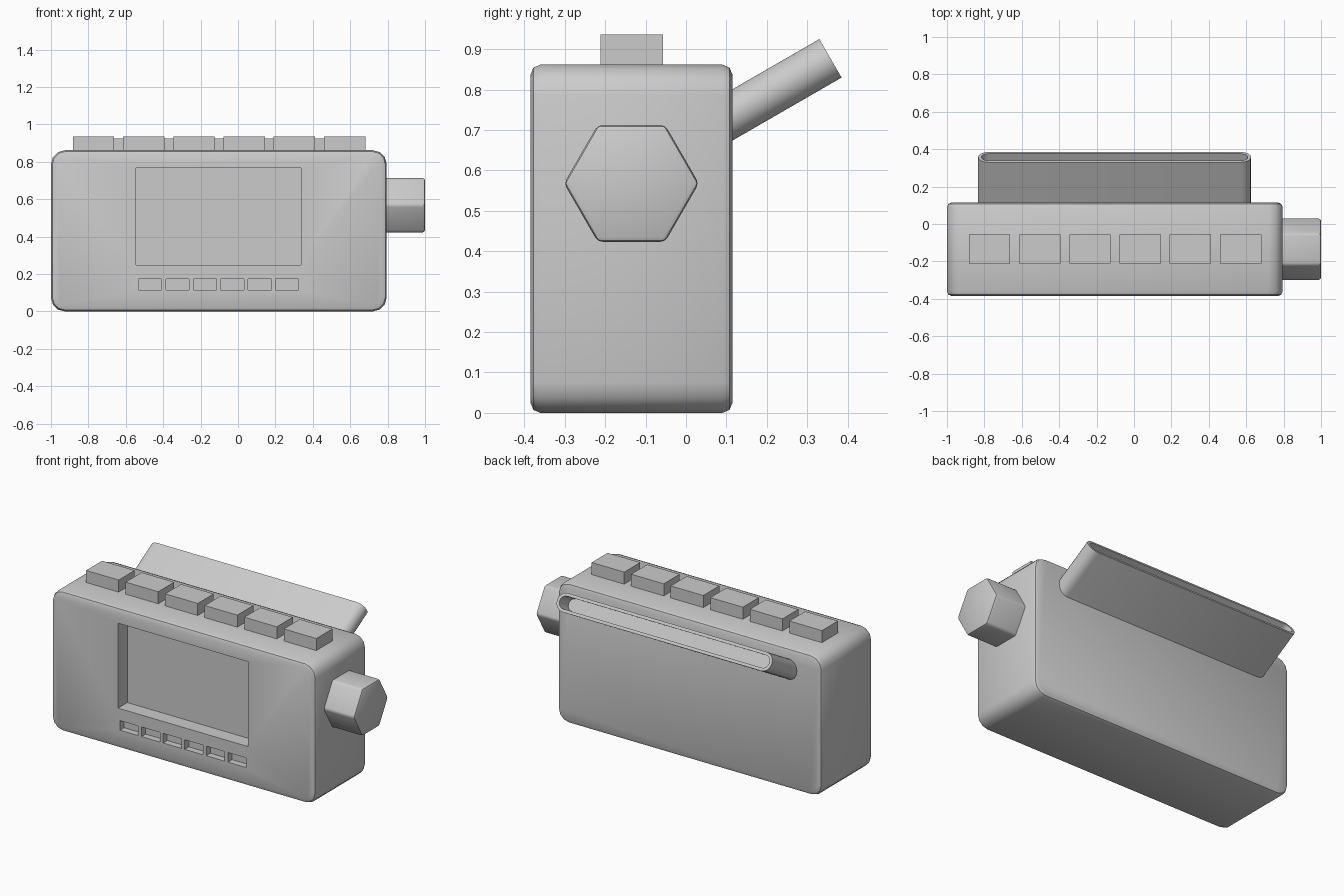
import bpy, bmesh
from math import radians, cos, sin, pi
from mathutils import Vector

if "Cube" in bpy.data.objects:
    bpy.data.objects.remove(bpy.data.objects["Cube"])


def finish(name, bm, smooth=None):
    bmesh.ops.recalc_face_normals(bm, faces=bm.faces)
    mesh = bpy.data.meshes.new(name)
    bm.to_mesh(mesh)
    bm.free()
    ob = bpy.data.objects.new(name, mesh)
    bpy.context.collection.objects.link(ob)
    if smooth:
        shade(ob, smooth)
    return ob


def activate(ob):
    bpy.ops.object.select_all(action='DESELECT')
    ob.select_set(True)
    bpy.context.view_layer.objects.active = ob


def shade(ob, angle):
    activate(ob)
    bpy.ops.object.shade_smooth_by_angle(angle=radians(angle))


def add_box(bm, lo, hi):
    verts = bmesh.ops.create_cube(bm, size=1)["verts"]
    for v in verts:
        v.co = Vector([(a + b) / 2 + c * (b - a) for a, b, c in zip(lo, hi, v.co)])


def loft(bm, rings):
    loops = [[bm.verts.new(p) for p in ring] for ring in rings]
    n = len(loops[0])
    for a, b in zip(loops, loops[1:]):
        for i in range(n):
            j = (i + 1) % n
            bm.faces.new((a[i], a[j], b[j], b[i]))
    bm.faces.new(loops[0])
    bm.faces.new(loops[-1])


# body: rounded outline, then a finer rounding of the front and back rims
bm = bmesh.new()
add_box(bm, (-1, -0.385, 0), (0.795, 0.115, 0.862))
side = [e for e in bm.edges if abs(e.verts[0].co.y - e.verts[1].co.y) > 0.1]
bmesh.ops.bevel(bm, geom=side, offset=0.075, segments=3, profile=0.5, affect='EDGES')
rims = [e for e in bm.edges if abs(e.verts[0].co.y - e.verts[1].co.y) < 0.01]
bmesh.ops.bevel(bm, geom=rims, offset=0.025, segments=2, profile=0.5, affect='EDGES')
body = finish("body", bm)

# screen recess and row of small front slots
bm = bmesh.new()
add_box(bm, (-0.545, -0.5, 0.247), (0.336, -0.295, 0.768))
for i in range(6):
    x = -0.532 + i * 0.1465
    add_box(bm, (x, -0.5, 0.115), (x + 0.124, -0.345, 0.174))
cutter = finish("recess_cutter", bm)
cutter.hide_render = True
mod = body.modifiers.new("recesses", 'BOOLEAN')
mod.operation = 'DIFFERENCE'
mod.solver = 'EXACT'
mod.object = cutter
activate(body)
bpy.ops.object.modifier_apply(modifier=mod.name)
bpy.data.objects.remove(cutter)
shade(body, 35)

# top buttons
for i in range(6):
    bm = bmesh.new()
    x = -0.883 + i * 0.2685
    add_box(bm, (x, -0.212, 0.82), (x + 0.221, -0.057, 0.936))
    finish(f"top_button_{i + 1}", bm)

# hexagonal side knob
bm = bmesh.new()
loft(bm, [[(x, -0.135 + 0.167 * cos(i * pi / 3), 0.568 + 0.167 * sin(i * pi / 3))
           for i in range(6)] for x in (0.77, 1.0)])
bmesh.ops.bevel(bm, geom=[e for e in bm.edges if max(v.co.x for v in e.verts) > 0.9],
                offset=0.012, segments=2, profile=0.5, affect='EDGES')
finish("side_knob", bm, 35)

# tilted back chute: slot-shaped tube with a recessed end
axis = Vector((0, cos(radians(30)), sin(radians(30))))
up = Vector((0, -axis.z, axis.y))
tip = Vector((-0.104, 0.3575, 0.8775))


def slot(r, along):
    pts = []
    for s in (1, -1):
        for k in range(9):
            a = -pi / 2 + pi * k / 8
            pts.append(tip + axis * along + Vector((s * (0.675 + r * cos(a)), 0, 0))
                       + up * (s * r * sin(a)))
    return pts


bm = bmesh.new()
loft(bm, [slot(0.055, -0.36), slot(0.055, 0), slot(0.037, 0), slot(0.037, -0.1)])
finish("back_chute", bm, 35)
